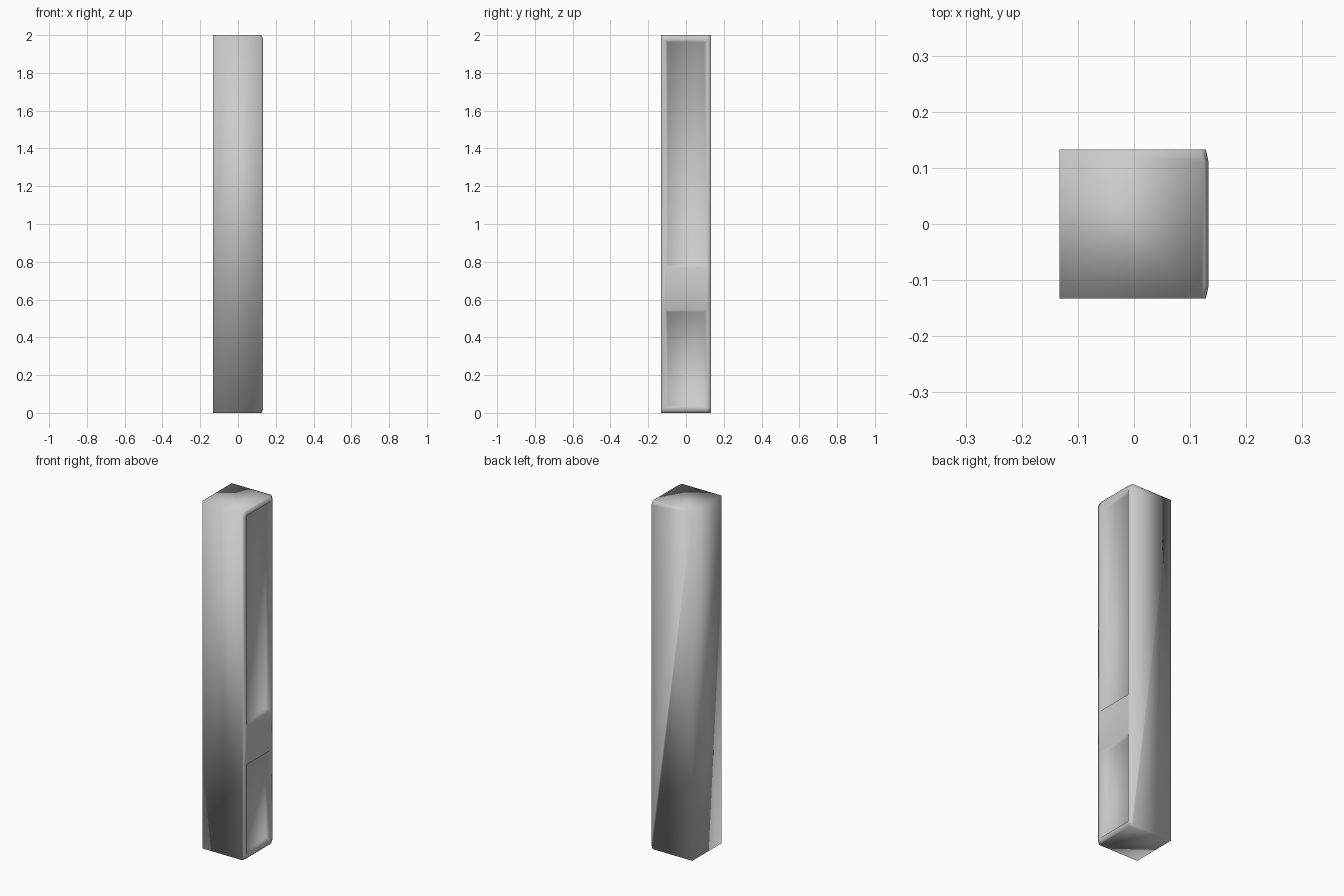
import bpy, bmesh

if "Cube" in bpy.data.objects:
    bpy.data.objects.remove(bpy.data.objects["Cube"])

H = 0.133                                   # half width of the square post
YS = [-H, -0.11, 0.11, H]                   # columns of the panelled side
ZS = [0, 0.025, 0.545, 0.77, 1.975, 2.0]    # rows: rim, panel, band, panel, rim

bm = bmesh.new()

# Panelled side: flat centre easing back towards its outer edges
grid = []
for k, z in enumerate(ZS):
    row = []
    for j, y in enumerate(YS):
        x = H
        if j in (0, 3):
            x -= 0.005
        if k in (0, 5):
            x -= 0.008
        row.append(bm.verts.new((x, y, z)))
    grid.append(row)
panels = []
for k in range(5):
    for j in range(3):
        f = bm.faces.new((grid[k][j], grid[k][j + 1], grid[k + 1][j + 1], grid[k + 1][j]))
        if j == 1 and k in (1, 3):
            panels.append(f)

# Plain back, sides and ends
b = [bm.verts.new((-H, y, z)) for z in (0, 2) for y in (-H, H)]
bm.faces.new((b[0], b[1], b[3], b[2]))
bm.faces.new([b[0], b[2]] + [r[0] for r in reversed(grid)])
bm.faces.new([b[1], b[3]] + [r[3] for r in reversed(grid)])
bm.faces.new([b[0], b[1]] + grid[0][::-1])
bm.faces.new([b[2], b[3]] + grid[5][::-1])

# Sunken panels with sloping walls
bm.normal_update()
bmesh.ops.inset_individual(bm, faces=panels, thickness=0.018, depth=-0.025)
bmesh.ops.recalc_face_normals(bm, faces=bm.faces)
for f in bm.faces:
    f.smooth = True

mesh = bpy.data.meshes.new("panelled_post")
bm.to_mesh(mesh)
bm.free()
bpy.context.collection.objects.link(bpy.data.objects.new("panelled_post", mesh))
